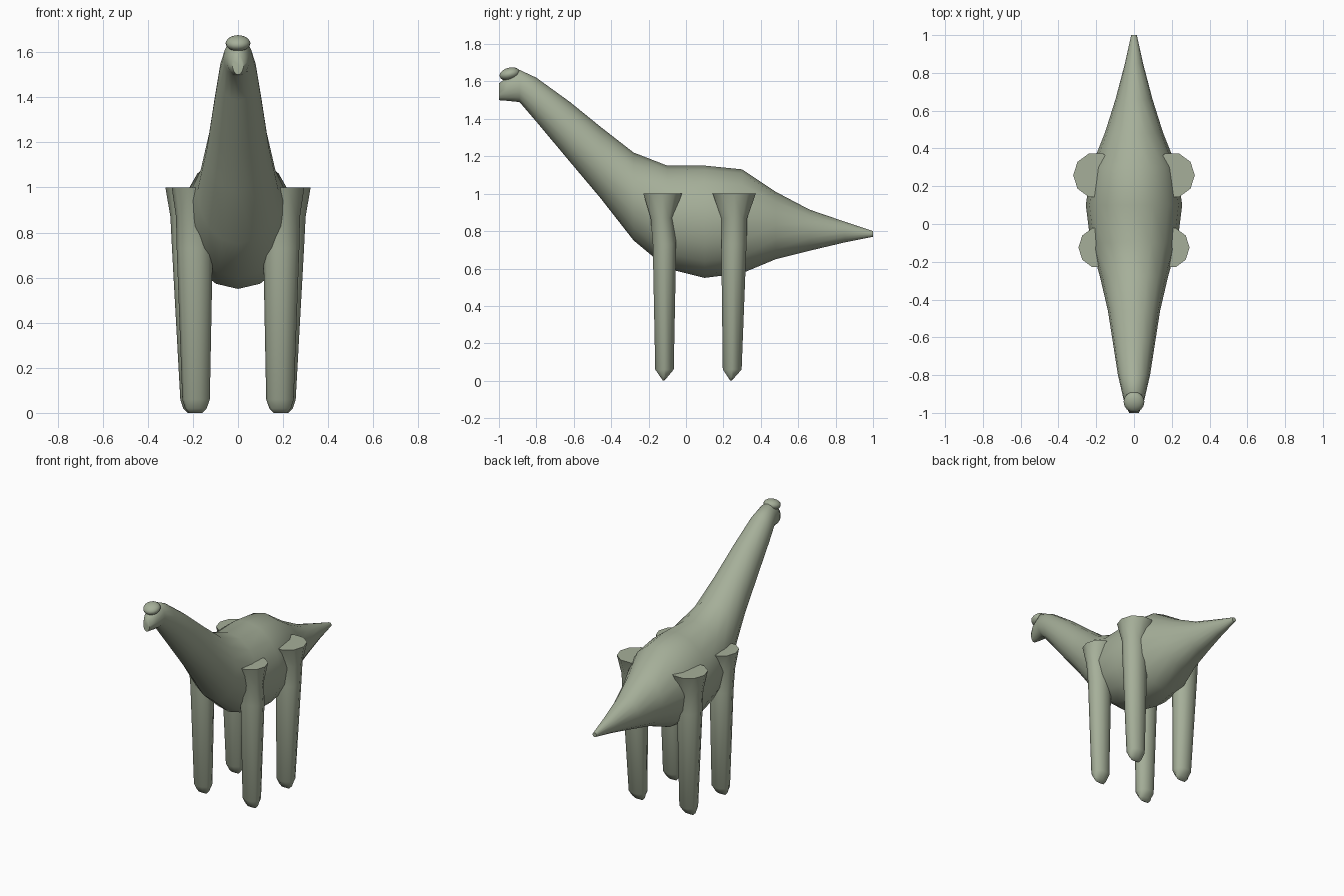
import bpy, bmesh, math

if "Cube" in bpy.data.objects:
    bpy.data.objects.remove(bpy.data.objects["Cube"])

skin = bpy.data.materials.new("sage_green_skin")
skin.diffuse_color = (0.38, 0.43, 0.32, 1)
skin.use_nodes = True
skin.node_tree.nodes["Principled BSDF"].inputs["Base Color"].default_value = skin.diffuse_color


def finish(obj, angle):
    obj.data.materials.append(skin)
    bpy.ops.object.select_all(action='DESELECT')
    obj.select_set(True)
    bpy.context.view_layer.objects.active = obj
    bpy.ops.object.shade_smooth_by_angle(angle=math.radians(angle))


def loft(name, rings, angle=60):
    """Skin a list of closed point rings and cap both ends."""
    bm = bmesh.new()
    loops = [[bm.verts.new(p) for p in ring] for ring in rings]
    n = len(loops[0])
    for a, b in zip(loops, loops[1:]):
        for i in range(n):
            j = (i + 1) % n
            bm.faces.new((a[i], a[j], b[j], b[i]))
    bm.faces.new(loops[0])
    bm.faces.new(loops[-1])
    bmesh.ops.recalc_face_normals(bm, faces=bm.faces)
    mesh = bpy.data.meshes.new(name)
    bm.to_mesh(mesh)
    bm.free()
    obj = bpy.data.objects.new(name, mesh)
    bpy.context.collection.objects.link(obj)
    finish(obj, angle)
    return obj


def circle(n):
    return [(math.cos(2 * math.pi * i / n), math.sin(2 * math.pi * i / n)) for i in range(n)]


# Body from muzzle to tail tip: y, top z, bottom z, half width
body = [
    (-1.00, 1.59, 1.50, 0.025), (-0.96, 1.62, 1.497, 0.048),
    (-0.89, 1.662, 1.49, 0.064), (-0.80, 1.62, 1.385, 0.085),
    (-0.62, 1.49, 1.17, 0.113), (-0.46, 1.36, 0.98, 0.138),
    (-0.28, 1.22, 0.75, 0.180), (-0.10, 1.15, 0.60, 0.230),
    (0.10, 1.15, 0.55, 0.255), (0.30, 1.13, 0.575, 0.228),
    (0.48, 1.01, 0.65, 0.155), (0.66, 0.915, 0.695, 0.098),
    (0.85, 0.85, 0.74, 0.048), (1.00, 0.80, 0.77, 0.015),
]
loft("body", [[(w * c, y, (t + b) / 2 + (t - b) / 2 * s) for c, s in circle(16)]
              for y, t, b, w in body])

# Low dome on top of the head
bpy.ops.mesh.primitive_uv_sphere_add(segments=16, ring_count=10,
                                     location=(0, -0.942, 1.64), rotation=(math.radians(14), 0, 0))
dome = bpy.context.object
dome.name = "head_dome"
dome.scale = (0.055, 0.056, 0.034)
finish(dome, 60)

# Legs: z, centre x, centre y, x radius, y radius; the last rings pinch into a foot ridge
front_leg = [
    (1.00, 0.190, -0.125, 0.104, 0.108), (0.87, 0.195, -0.128, 0.080, 0.064),
    (0.73, 0.192, -0.115, 0.080, 0.066), (0.06, 0.186, -0.115, 0.061, 0.052),
    (0.02, 0.187, -0.118, 0.048, 0.020), (0.00, 0.187, -0.120, 0.030, 0.003),
]
rear_leg = [
    (1.00, 0.202, 0.258, 0.120, 0.121), (0.87, 0.212, 0.258, 0.088, 0.073),
    (0.73, 0.208, 0.256, 0.085, 0.071), (0.06, 0.194, 0.247, 0.062, 0.053),
    (0.02, 0.194, 0.243, 0.049, 0.020), (0.00, 0.194, 0.240, 0.030, 0.003),
]
for name, leg in (("front_leg", front_leg), ("rear_leg", rear_leg)):
    for side, sx in (("left", 1), ("right", -1)):
        loft(f"{name}_{side}", [[(sx * (x + rx * c), y + ry * s, z) for c, s in circle(10)]
                                for z, x, y, rx, ry in leg])
